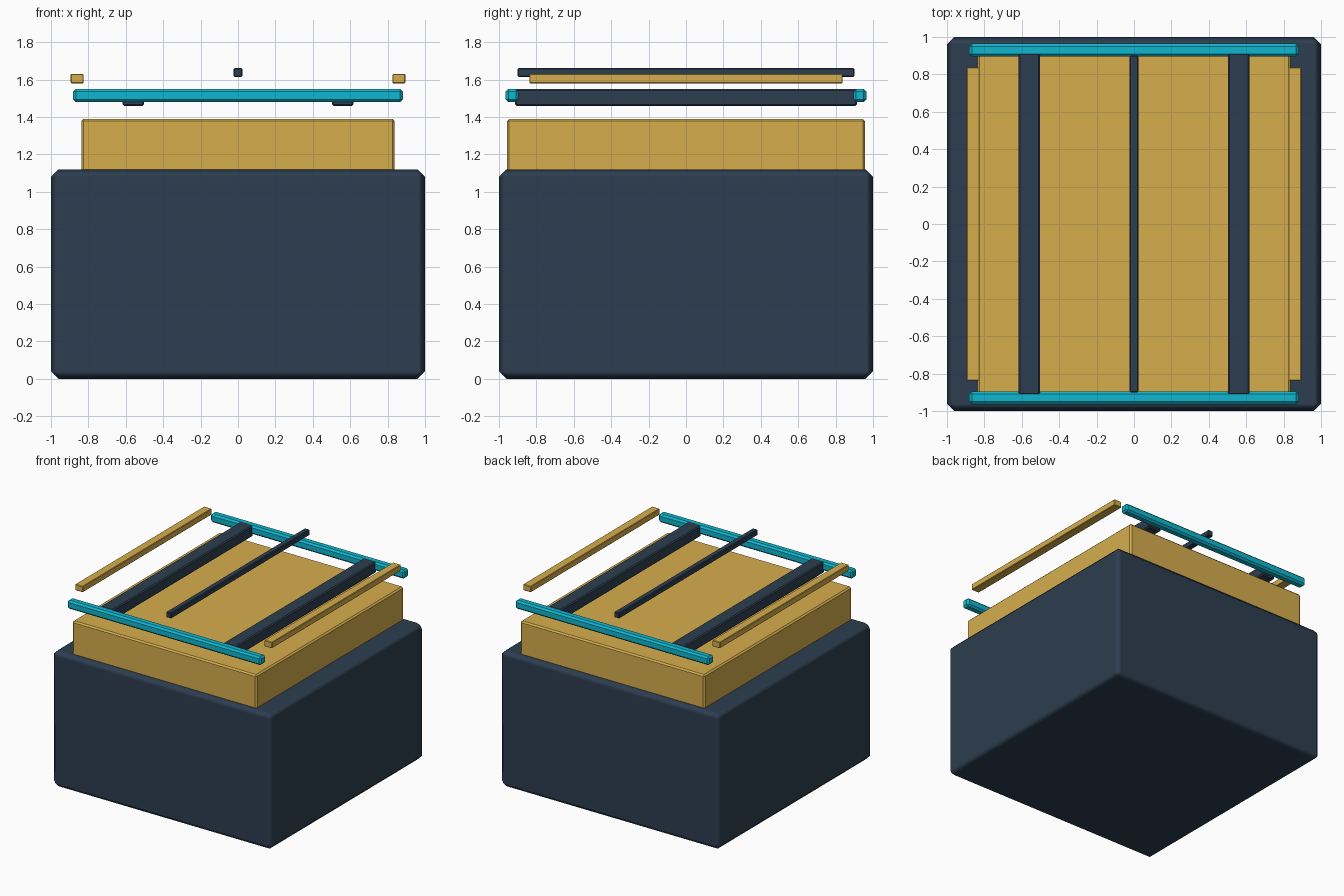
import bpy

if "Cube" in bpy.data.objects:
    bpy.data.objects.remove(bpy.data.objects["Cube"])


def material(name, rgb):
    m = bpy.data.materials.new(name)
    m.diffuse_color = (*rgb, 1)
    m.use_nodes = True
    m.node_tree.nodes["Principled BSDF"].inputs["Base Color"].default_value = m.diffuse_color
    return m


DARK = material("dark_slate", (0.026, 0.048, 0.08))
GOLD = material("gold", (0.67, 0.42, 0.075))
CYAN = material("cyan", (0.005, 0.47, 0.62))


def box(name, center, size, mat, bevel, smooth=False):
    """Bevelled box with applied scale."""
    bpy.ops.mesh.primitive_cube_add(size=1, location=center)
    ob = bpy.context.object
    ob.name = name
    ob.scale = size
    bpy.ops.object.transform_apply(location=False, rotation=False, scale=True)
    mod = ob.modifiers.new("edge_bevel", 'BEVEL')
    mod.width = bevel
    mod.segments = 1
    ob.data.materials.append(mat)
    if smooth:
        bpy.ops.object.shade_smooth()
        mod.harden_normals = True
    return ob


# Main body and the raised block on top
box("body", (0, 0, 0.56), (2, 2, 1.12), DARK, 0.04, smooth=True)
box("raised_block", (0, 0, 1.235), (1.675, 1.915, 0.31), GOLD, 0.012)

# Floating centre strip
box("centre_strip", (0, 0, 1.638), (0.046, 1.80, 0.046), DARK, 0.005)

# Mirrored bars and rails
for side, s in (("left", -1), ("right", 1)):
    box(f"{side}_bar", (s * 0.56, 0, 1.505), (0.116, 1.83, 0.092), DARK, 0.009)
    box(f"{side}_strip", (s * 0.86, 0, 1.605), (0.07, 1.675, 0.05), GOLD, 0.004)
for side, s in (("front", -1), ("back", 1)):
    box(f"{side}_rail", (0, s * 0.93, 1.515), (1.762, 0.068, 0.07), CYAN, 0.014)
